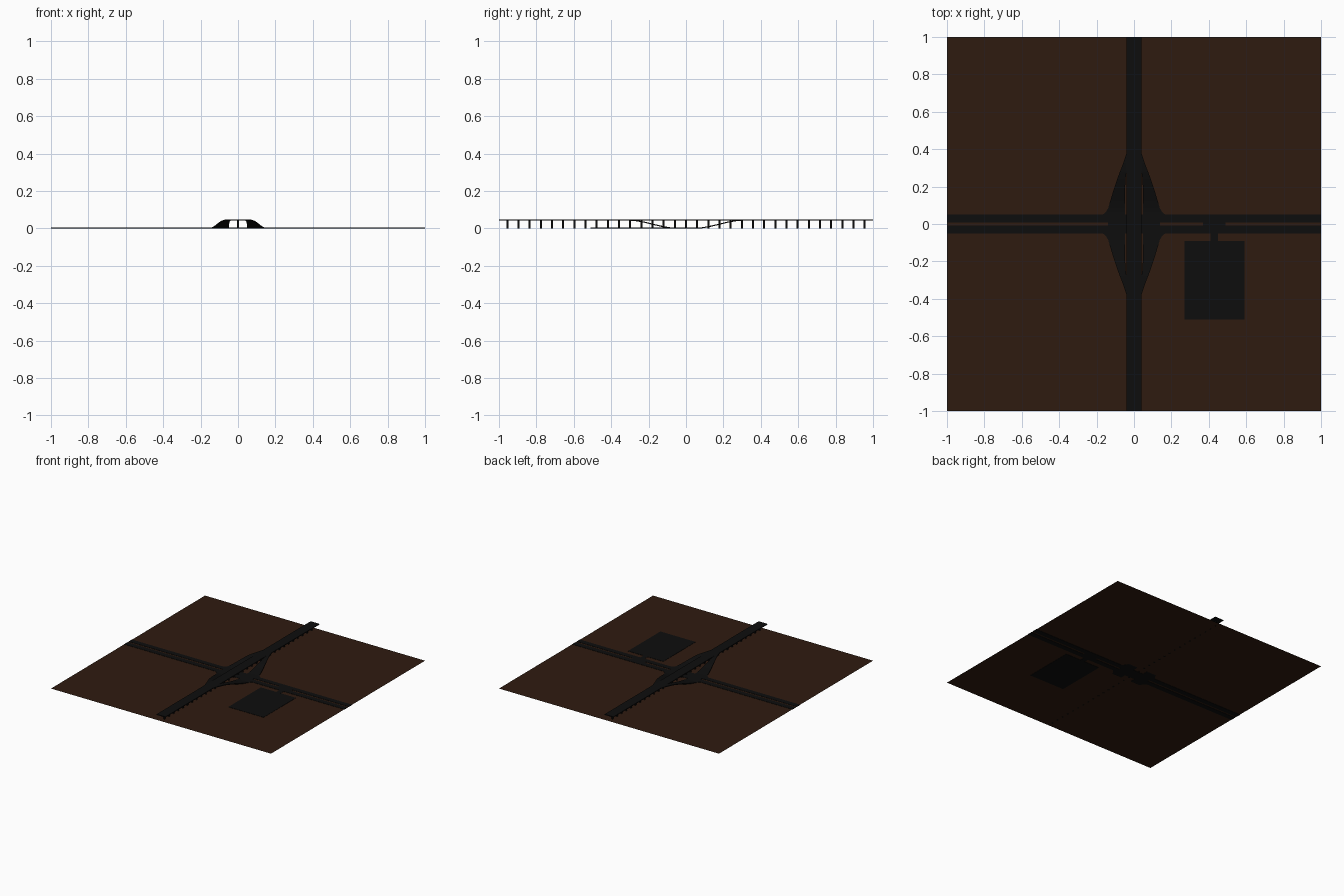
import bpy, bmesh

if "Cube" in bpy.data.objects:
    bpy.data.objects.remove(bpy.data.objects["Cube"])

def material(name, rgb):
    m = bpy.data.materials.new(name)
    m.diffuse_color = (*rgb, 1)
    m.use_nodes = True
    m.node_tree.nodes["Principled BSDF"].inputs["Base Color"].default_value = m.diffuse_color
    return m

SOIL = material("soil", (0.028, 0.011, 0.005))
ASPHALT = material("asphalt", (0.004, 0.004, 0.004))

def finish(name, bm, mat):
    bmesh.ops.recalc_face_normals(bm, faces=bm.faces[:])
    me = bpy.data.meshes.new(name)
    bm.to_mesh(me)
    bm.free()
    me.materials.append(mat)
    ob = bpy.data.objects.new(name, me)
    bpy.context.collection.objects.link(ob)
    return ob

def add_box(bm, x0, x1, y0, y1, z0, z1):
    vs = bmesh.ops.create_cube(bm, size=1)["verts"]
    for v in vs:
        v.co.x = x1 if v.co.x > 0 else x0
        v.co.y = y1 if v.co.y > 0 else y0
        v.co.z = z1 if v.co.z > 0 else z0

def box(name, *dims, mat=ASPHALT):
    bm = bmesh.new()
    add_box(bm, *dims)
    return finish(name, bm, mat)

# ground sheet
bm = bmesh.new()
bmesh.ops.create_grid(bm, x_segments=1, y_segments=1, size=1)
for v in bm.verts:
    v.co.z = 0.002
finish("ground", bm, SOIL)

# ground-level dual carriageway with median openings
TOP = 0.004
box("carriageway_south", -1, 1, -0.05, -0.008, 0, TOP)
box("carriageway_north", -1, 1, 0.008, 0.05, 0, TOP)
box("crossing_under_bridge", -0.14, 0.14, -0.008, 0.008, 0, TOP)
box("median_opening", 0.37, 0.49, -0.008, 0.008, 0, TOP)

# car park and its access road
box("car_park_access", 0.41, 0.45, -0.09, -0.05, 0, TOP)
box("car_park", 0.27, 0.59, -0.51, -0.09, 0, TOP)

# elevated road and its row of columns
box("bridge_deck", -0.04, 0.04, -1, 1, 0.042, 0.048)
bm = bmesh.new()
for i in range(-16, 17):
    y = i * 0.0597
    add_box(bm, -0.005, 0.005, y - 0.005, y + 0.005, 0, 0.042)
finish("bridge_columns", bm, ASPHALT)

# ramp cross-sections: y, inner x, outer x, top z
SECTIONS = [
    (0.05, 0.047, 0.167, 0.004), (0.065, 0.047, 0.150, 0.004),
    (0.085, 0.047, 0.138, 0.006), (0.12, 0.047, 0.128, 0.012),
    (0.16, 0.047, 0.116, 0.021), (0.20, 0.047, 0.103, 0.031),
    (0.24, 0.046, 0.090, 0.040), (0.28, 0.040, 0.075, 0.046),
    (0.33, 0.039, 0.056, 0.048), (0.38, 0.038, 0.040, 0.048),
]

# four mirrored slip ramps
for sx, side in ((1, "east"), (-1, "west")):
    for sy, end in ((1, "north"), (-1, "south")):
        bm = bmesh.new()
        prev = None
        for y, xi, xo, z in SECTIONS:
            low = max(0, z - 0.006)
            ring = [bm.verts.new((sx * x, sy * y, h))
                    for x, h in ((xi, low), (xo, low), (xo, z), (xi, z))]
            if prev:
                for k in range(4):
                    n = (k + 1) % 4
                    bm.faces.new((prev[k], prev[n], ring[n], ring[k]))
            else:
                bm.faces.new(ring)
            prev = ring
        bm.faces.new(prev)
        finish(f"ramp_{end}_{side}", bm, ASPHALT)
